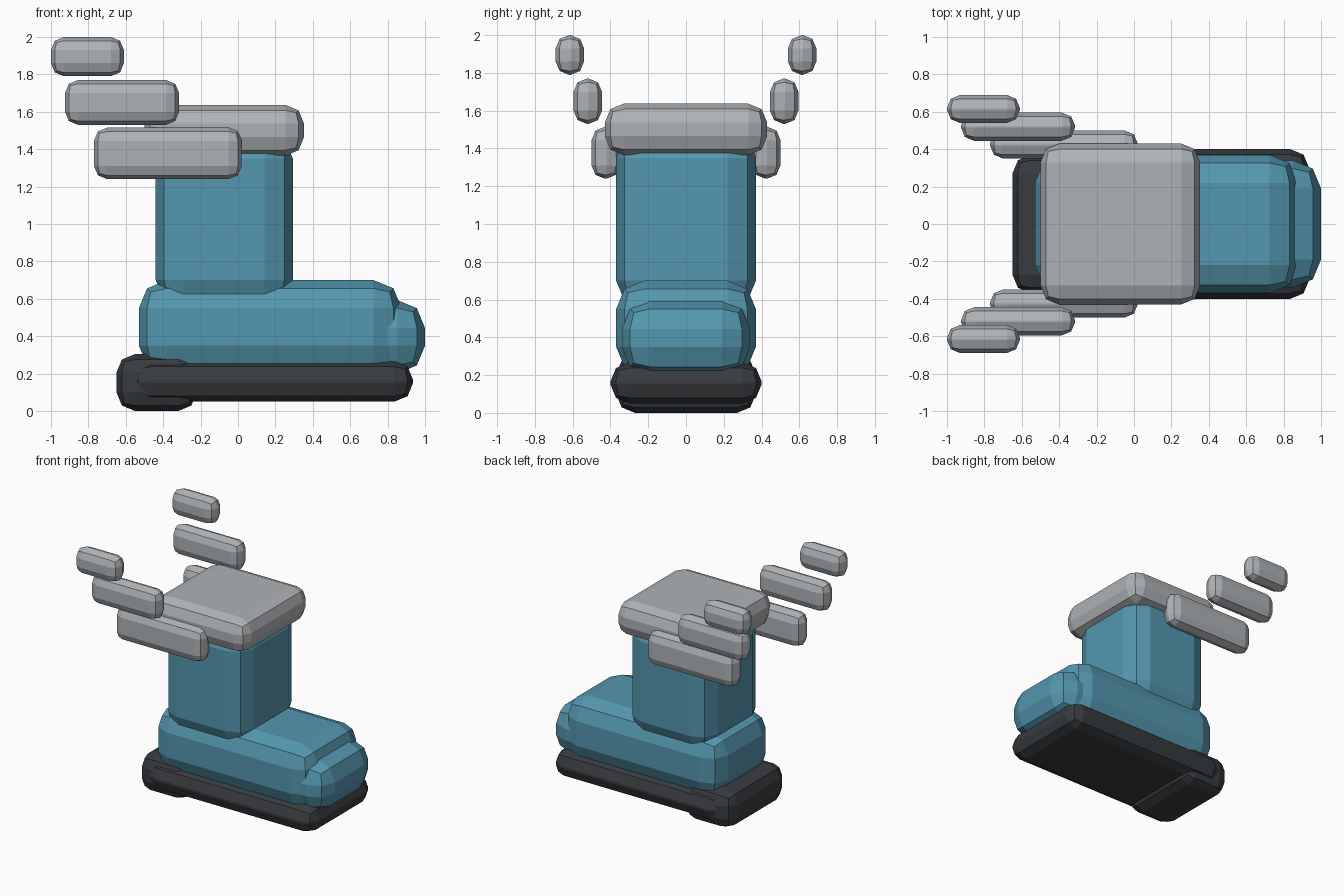
import bpy
import bmesh
from mathutils import Vector

if "Cube" in bpy.data.objects:
    bpy.data.objects.remove(bpy.data.objects["Cube"])


def material(name, rgb):
    m = bpy.data.materials.new(name)
    m.diffuse_color = (*rgb, 1.0)
    m.use_nodes = True
    m.node_tree.nodes["Principled BSDF"].inputs["Base Color"].default_value = m.diffuse_color
    return m


blue = material("teal_blue", (0.09, 0.31, 0.43))
grey = material("light_grey", (0.43, 0.45, 0.47))
dark = material("dark_rubber", (0.04, 0.045, 0.05))


def block(name, xs, ys, zs, radius, mat):
    """Box between the given limits with two-step rounded edges."""
    lo, hi = (Vector(p) for p in zip(xs, ys, zs))
    bm = bmesh.new()
    bmesh.ops.create_cube(bm, size=1.0)
    for v in bm.verts:
        v.co = Vector([(lo[i] + hi[i]) / 2 + v.co[i] * (hi[i] - lo[i]) for i in range(3)])
    bmesh.ops.bevel(bm, geom=bm.edges[:], offset=radius, offset_type='OFFSET',
                    segments=2, profile=0.5, affect='EDGES', clamp_overlap=True)
    mesh = bpy.data.meshes.new(name)
    bm.to_mesh(mesh)
    bm.free()
    mesh.materials.append(mat)
    obj = bpy.data.objects.new(name, mesh)
    bpy.context.collection.objects.link(obj)
    return obj


# Sole and heel
block("sole", (-0.565, 0.936), (-0.4, 0.4), (0.05, 0.267), 0.1, dark)
block("heel", (-0.65, -0.22), (-0.37, 0.37), (0.0, 0.305), 0.1, dark)

# Boot body
block("foot", (-0.53, 0.875), (-0.37, 0.37), (0.2, 0.70), 0.15, blue)
block("toe_cap", (0.55, 1.0), (-0.34, 0.34), (0.2, 0.594), 0.15, blue)
block("shaft", (-0.44, 0.293), (-0.37, 0.37), (0.55, 1.5), 0.15, blue)
block("cuff", (-0.5, 0.353), (-0.43, 0.43), (1.365, 1.637), 0.1, grey)

# Three stepped feathers on each side
feathers = [
    ("lower", (-0.77, 0.02), (0.35, 0.50), (1.24, 1.515)),
    ("middle", (-0.925, -0.315), (0.445, 0.595), (1.53, 1.77)),
    ("upper", (-1.0, -0.61), (0.54, 0.69), (1.79, 2.0)),
]
for label, xs, (y0, y1), zs in feathers:
    block(f"{label}_feather_back", xs, (y0, y1), zs, 0.07, grey)
    block(f"{label}_feather_front", xs, (-y1, -y0), zs, 0.07, grey)
